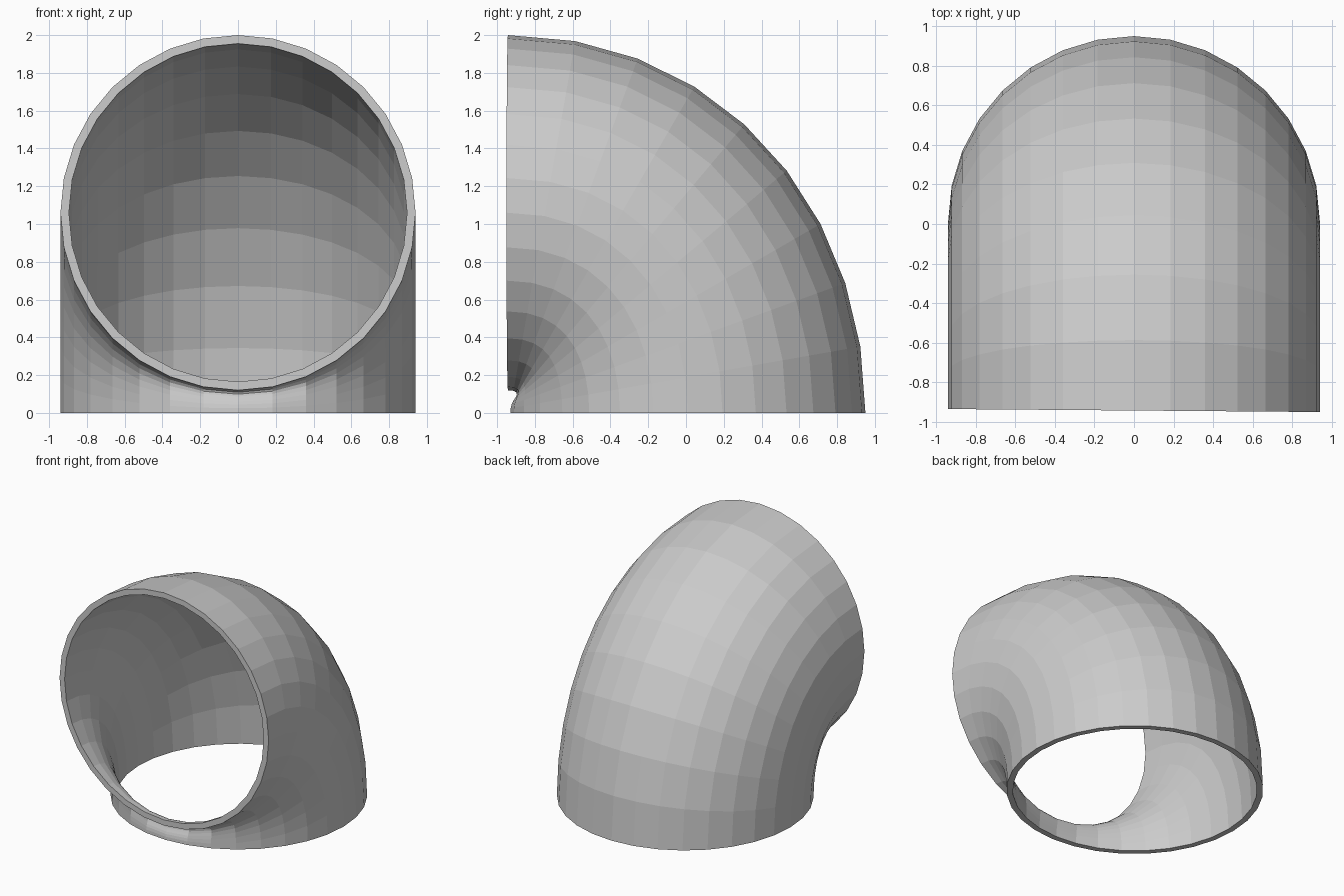
import bpy, bmesh
from math import sin, cos, pi, radians
from mathutils import Vector
from mathutils.geometry import interpolate_bezier

if "Cube" in bpy.data.objects:
    bpy.data.objects.remove(bpy.data.objects["Cube"])

SIDES = 32
RINGS = 10          # cross-sections through the 90 degree bend
R_OUT, R_IN = 0.94, 0.895

# centre line of the bend: rises from the floor, turns towards the front
path = interpolate_bezier(Vector((0, 0.01, 0)), Vector((0, 0.01, 0.575)),
                          Vector((0, -0.335, 1.06)), Vector((0, -0.943, 1.06)), RINGS)

bm = bmesh.new()


def add_ring(k, radius):
    """Circle across the bend, tilted 10 degrees more at each step."""
    tilt = radians(90 * k / (RINGS - 1))
    skew = -0.008 if k == RINGS - 1 else 0   # mouth is very slightly turned
    ring = []
    for i in range(SIDES):
        a = 2 * pi * i / SIDES
        x, d = radius * sin(a), radius * cos(a)
        offset = Vector((x, d * cos(tilt) + skew * x, d * sin(tilt)))
        ring.append(bm.verts.new(path[k] + offset))
    return ring


# outer skin forwards, inner skin backwards, closed into one tube wall
loop = [add_ring(k, R_OUT) for k in range(RINGS)]
loop += [add_ring(k, R_IN) for k in reversed(range(RINGS))]
for n, ring in enumerate(loop):
    nxt = loop[(n + 1) % len(loop)]
    for i in range(SIDES):
        j = (i + 1) % SIDES
        bm.faces.new((ring[i], nxt[i], nxt[j], ring[j]))
bmesh.ops.recalc_face_normals(bm, faces=bm.faces)

mesh = bpy.data.meshes.new("pipe_elbow")
bm.to_mesh(mesh)
bm.free()
elbow = bpy.data.objects.new("pipe_elbow", mesh)
bpy.context.collection.objects.link(elbow)
